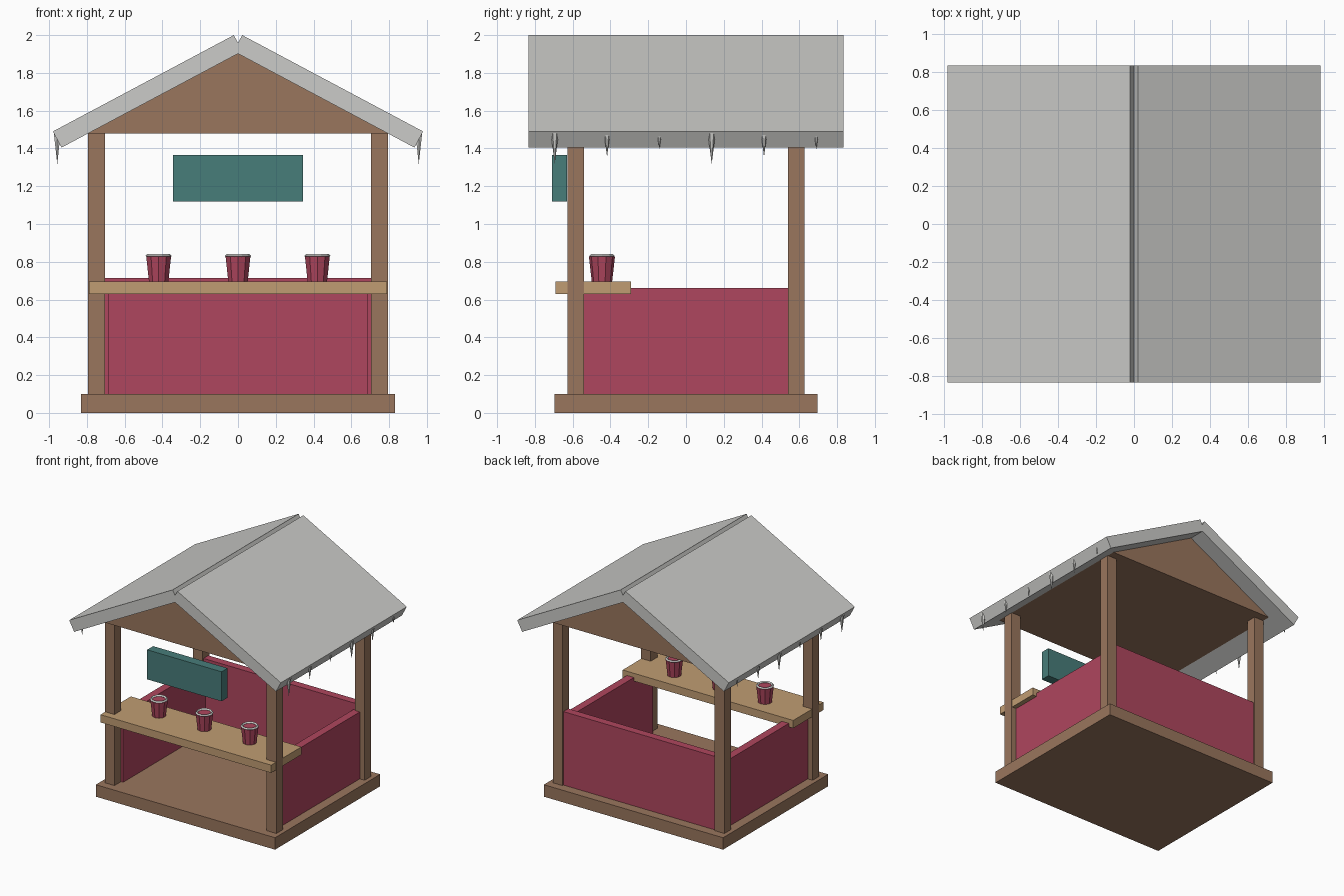
import bpy
import math
from mathutils import Vector

cube = bpy.data.objects.get("Cube")
if cube:
    bpy.data.objects.remove(cube, do_unlink=True)


def material(name, r, g, b):
    m = bpy.data.materials.new(name)
    m.use_nodes = True
    m.diffuse_color = (r, g, b, 1)
    m.node_tree.nodes["Principled BSDF"].inputs["Base Color"].default_value = (r, g, b, 1)
    return m


WOOD = material("brown wood", 0.32, 0.18, 0.11)
PALE = material("pale wood", 0.53, 0.335, 0.17)
RED = material("raspberry red", 0.43, 0.061, 0.112)
TEAL = material("teal", 0.064, 0.205, 0.195)
SNOW = material("light grey", 0.60, 0.60, 0.58)


def mesh_object(name, verts, faces, mat):
    me = bpy.data.meshes.new(name)
    me.from_pydata(verts, [], faces)
    me.materials.append(mat)
    ob = bpy.data.objects.new(name, me)
    bpy.context.collection.objects.link(ob)
    return ob


def extrude_y(name, profile, y0, y1, mat):
    """Prism from an (x, z) outline, listed anticlockwise from the front."""
    n = len(profile)
    verts = [(x, y, z) for y in (y0, y1) for x, z in profile]
    faces = [list(range(n)), list(range(2 * n - 1, n - 1, -1))]
    for i in range(n):
        j = (i + 1) % n
        faces.append([i, i + n, j + n, j])
    return mesh_object(name, verts, faces, mat)


def box(name, x0, x1, y0, y1, z0, z1, mat):
    return extrude_y(name, [(x0, z0), (x1, z0), (x1, z1), (x0, z1)], y0, y1, mat)


def cone(name, r_low, r_top, z0, z1, x, y, sides, mat):
    bpy.ops.mesh.primitive_cone_add(vertices=sides, radius1=r_low, radius2=r_top,
                                    depth=z1 - z0, location=(x, y, (z0 + z1) / 2))
    ob = bpy.context.object
    ob.name = name
    ob.data.materials.append(mat)
    return ob


# Floor and corner posts
box("floor", -0.83, 0.83, -0.695, 0.695, 0, 0.1, WOOD)
for sx, side in ((1, "left"), (-1, "right")):
    for sy, end in ((-1, "front"), (1, "back")):
        xs = sorted((sx * 0.705, sx * 0.795))
        ys = sorted((sy * 0.54, sy * 0.627))
        box(f"{end}_{side}_post", *xs, *ys, 0.1, 1.48, WOOD)

    # Side wall
    box(f"{side}_wall", *sorted((sx * 0.685, sx * 0.75)), -0.54, 0.56, 0.1, 0.66, RED)

    # Roof slab: eave and ridge ends cut square to the slope
    ridge, eave = Vector((0.022, 2.0)), Vector((0.98, 1.49))
    along = (eave - ridge).normalized()
    drop = Vector((along.y, -along.x)) * 0.097
    outline = [ridge, ridge + drop, eave + drop, eave]
    outline = [(sx * p.x, p.y) for p in outline]
    if sx < 0:
        outline.reverse()
    extrude_y(f"{side}_roof", outline, -0.833, 0.833, SNOW)

    # Icicles in repeating lengths along the eave
    for i in range(6):
        length = (0.172, 0.135, 0.095)[i % 3]
        radius = (0.022, 0.018, 0.014)[i % 3]
        cone(f"{side}_icicle_{i + 1}", 0, radius, 1.49 - length, 1.49,
             sx * 0.957, -0.695 + i * 0.277, 6, SNOW)

# Back wall
box("back_wall", -0.705, 0.705, 0.55, 0.615, 0.1, 0.715, RED)

# Solid gable under the roof
extrude_y("gable", [(-0.8, 1.48), (0.8, 1.48), (0, 1.908)], -0.695, 0.695, WOOD)

# Counter and hanging sign
box("counter", -0.79, 0.79, -0.69, -0.29, 0.63, 0.695, PALE)
box("sign", -0.345, 0.345, -0.71, -0.63, 1.118, 1.365, TEAL)

# Cups with pale rims
for i, x in enumerate((-0.42, 0, 0.42)):
    cone(f"cup_{i + 1}", 0.054, 0.069, 0.695, 0.828, x, -0.445, 10, RED)
    bpy.ops.mesh.primitive_torus_add(major_segments=10, minor_segments=4,
                                     major_radius=0.06, minor_radius=0.01,
                                     location=(x, -0.445, 0.831))
    rim = bpy.context.object
    rim.name = f"cup_rim_{i + 1}"
    rim.data.materials.append(SNOW)
    for p in rim.data.polygons:
        p.use_smooth = False
